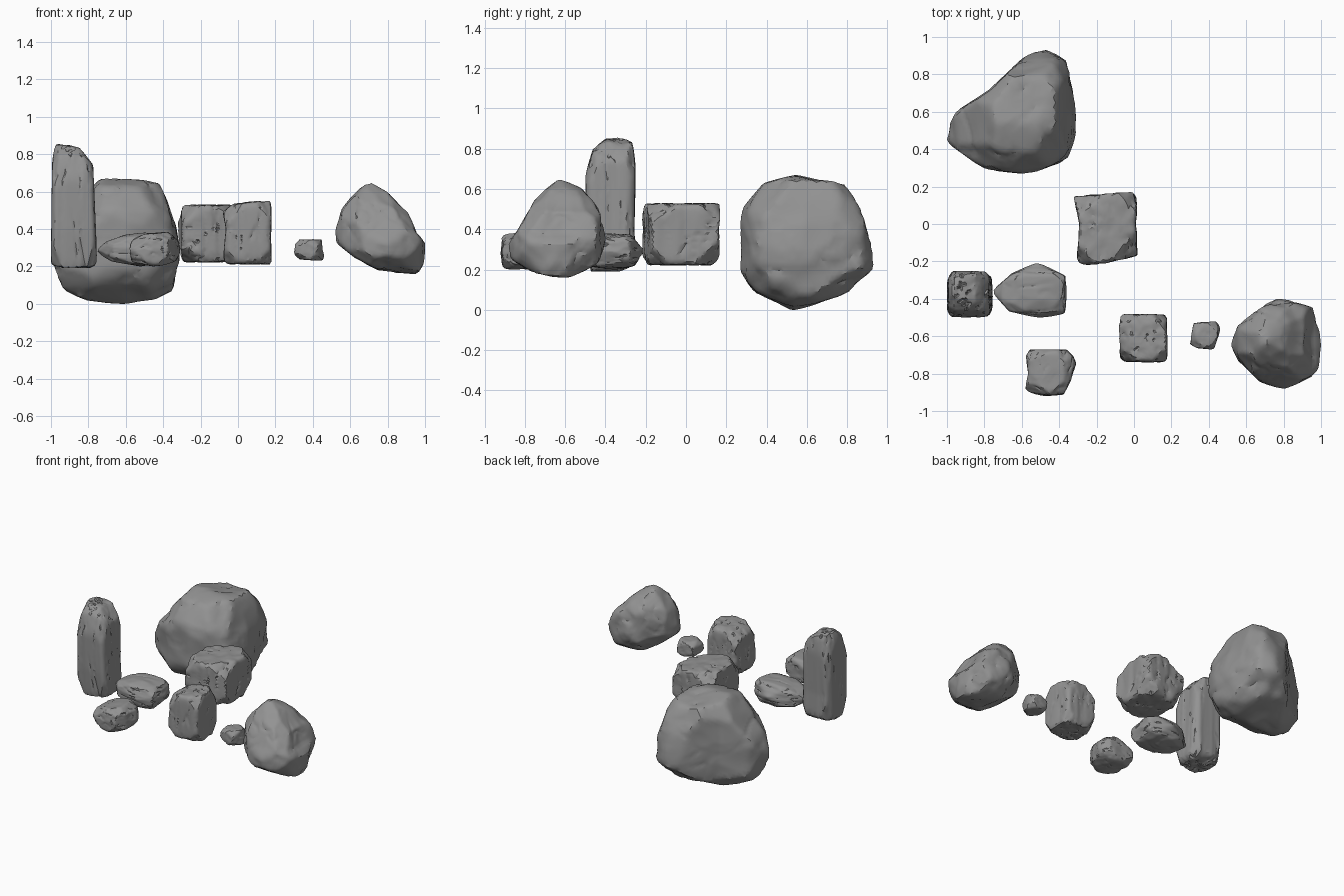
import bpy, bmesh, math, random
from mathutils import Vector, noise

cube = bpy.data.objects.get("Cube")
if cube:
    bpy.data.objects.remove(cube, do_unlink=True)

stone = bpy.data.materials.new("grey_stone")
stone.use_nodes = True
stone.diffuse_color = (0.29, 0.29, 0.29, 1)
stone.node_tree.nodes["Principled BSDF"].inputs["Base Color"].default_value = (0.29, 0.29, 0.29, 1)


def outline_reach(points, u, v):
    """Distance from the centre to a closed outline along direction (u, v)."""
    best = 9.0
    for (ax, ay), (bx, by) in zip(points, points[1:] + points[:1]):
        ex, ey = bx - ax, by - ay
        det = u * ey - v * ex
        if abs(det) > 1e-9:
            t = (ax * ey - ay * ex) / det
            s = (ax * v - ay * u) / det
            if t > 0 and -1e-6 <= s <= 1 + 1e-6:
                best = min(best, t)
    return best


def soft_box_reach(power, u, v):
    """Distance to a rounded square along direction (u, v)."""
    return (abs(u) ** power + abs(v) ** power + 1e-12) ** (-1 / power)


def chip_off(bm, normal, share):
    """Flatten everything beyond a plane facing along the normal."""
    cut = max(v.co.dot(normal) for v in bm.verts) * share
    for v in bm.verts:
        k = v.co.dot(normal)
        if k > cut:
            v.co *= cut / k


def make_rock(name, low, high, front=None, side=None, top=None, power=5, corner=(0.82, 0.9),
              chips=14, chip=(0.93, 0.985), grain=(1, 1, 1), crack=0.05, scallop=0.07, detail=5, seed=1):
    rng = random.Random(seed)
    low, high = Vector(low), Vector(high)
    centre, half = (low + high) / 2, (high - low) / 2

    # Outlines become relative to the rock's own box
    planes = []
    for pts, (a, b) in ((front, (0, 2)), (side, (1, 2)), (top, (0, 1))):
        if pts:
            pts = [((p - centre[a]) / half[a], (q - centre[b]) / half[b]) for p, q in pts]
        planes.append((pts, a, b))

    bm = bmesh.new()
    bmesh.ops.create_icosphere(bm, subdivisions=detail, radius=1)
    for vert in bm.verts:
        d = vert.co.normalized()
        total = 0
        for pts, a, b in planes:
            t = outline_reach(pts, d[a], d[b]) if pts else soft_box_reach(power, d[a], d[b])
            total += t ** -20
        vert.co = d * total ** (-1 / 20)

    # Broken corners, then scattered flat faces
    for sx in (-1, 1):
        for sy in (-1, 1):
            for sz in (-1, 1):
                n = Vector([s * rng.uniform(0.75, 1.25) for s in (sx, sy, sz)]).normalized()
                chip_off(bm, n, rng.uniform(*corner))
    for i in range(chips):
        n = Vector([rng.gauss(0, 1) for _ in range(3)]).normalized()
        chip_off(bm, n, rng.uniform(*chip))

    # Scooped fractures and cracks along the grain
    shift = Vector((seed * 7.3, seed * 3.1, seed * 5.7))
    for v in bm.verts:
        q = Vector([c * g for c, g in zip(v.co, grain)])
        warp = noise.noise_vector(q * 1.5 + shift) * 0.25
        near = noise.voronoi((q + warp) * 1.5 + shift)[0][0]
        scoop = scallop * max(0, 0.75 - near)
        ridge = abs(noise.noise(q * 2.2 - shift))
        patch = max(0, noise.noise(v.co * 2 + shift) + 0.3)
        groove = crack * max(0, 1 - ridge / 0.1) * min(1, patch * 2)
        v.co *= 1 - scoop - groove

    # Settle the rock in its box
    for axis in range(3):
        values = [v.co[axis] for v in bm.verts]
        lo, hi = min(values), max(values)
        for v in bm.verts:
            f = (v.co[axis] - lo) / (hi - lo)
            v.co[axis] = low[axis] + f * (high[axis] - low[axis])

    mesh = bpy.data.meshes.new(name)
    bm.to_mesh(mesh)
    bm.free()
    mesh.materials.append(stone)
    obj = bpy.data.objects.new(name, mesh)
    bpy.context.collection.objects.link(obj)
    bpy.ops.object.select_all(action='DESELECT')
    obj.select_set(True)
    bpy.context.view_layer.objects.active = obj
    bpy.ops.object.shade_smooth_by_angle(angle=math.radians(28))


# Large boulder at the back
make_rock("large_boulder", (-1, 0.27, 0), (-0.31, 0.93, 0.67),
          front=[(-1, .28), (-.98, .18), (-.9, .08), (-.8, .03), (-.6, 0), (-.45, .03), (-.36, .08), (-.34, .2),
                 (-.31, .3), (-.34, .42), (-.4, .55), (-.44, .64), (-.52, .67), (-.73, .67), (-.79, .59), (-.92, .42)],
          side=[(.27, .35), (.3, .5), (.4, .62), (.55, .67), (.74, .65), (.85, .56), (.89, .38),
                (.93, .22), (.8, .1), (.53, 0), (.36, .1), (.28, .2)],
          top=[(-1, .45), (-.97, .58), (-.77, .71), (-.6, .87), (-.5, .93), (-.38, .86), (-.33, .65),
               (-.31, .5), (-.37, .36), (-.6, .27), (-.78, .31), (-.93, .4)],
          corner=(0.85, 0.92), grain=(0.8, 0.8, 1.1), crack=0.03, scallop=0.09, seed=3)

# Pointed boulder
make_rock("pointed_boulder", (0.52, -0.88, 0.16), (1, -0.4, 0.645),
          front=[(.52, .4), (.56, .51), (.62, .59), (.7, .66), (.79, .6), (.9, .49), (.94, .39), (1, .33), (1, .22),
                 (.94, .16), (.85, .18), (.75, .19), (.63, .26), (.53, .34)],
          side=[(-.88, .33), (-.83, .4), (-.75, .54), (-.64, .66), (-.52, .61), (-.44, .5), (-.4, .35),
                (-.45, .25), (-.6, .16), (-.75, .2), (-.88, .27)],
          top=[(.52, -.65), (.56, -.55), (.65, -.48), (.78, -.39), (.94, -.46), (1, -.65), (.96, -.8),
               (.8, -.88), (.67, -.83), (.56, -.73)],
          corner=(0.84, 0.92), chip=(0.94, 0.99), crack=0.03, scallop=0.09, seed=5)

# Standing pillar
make_rock("standing_pillar", (-1, -0.5, 0.19), (-0.755, -0.25, 0.855),
          front=[(-1, .22), (-.99, .75), (-.97, .855), (-.85, .82), (-.78, .73), (-.77, .5), (-.755, .22),
                 (-.79, .19), (-.96, .19)],
          side=[(-.5, .65), (-.46, .78), (-.4, .84), (-.34, .855), (-.27, .82), (-.25, .7), (-.26, .4),
                (-.25, .24), (-.33, .19), (-.47, .19), (-.49, .4)],
          top=[(-1, -.3), (-.97, -.25), (-.8, -.255), (-.76, -.29), (-.755, -.45), (-.79, -.5), (-.97, -.5), (-1, -.46)],
          corner=(0.9, 0.95), chips=8, chip=(0.95, 0.99), grain=(1.5, 1.5, 0.25), scallop=0.06, seed=7)

# Squared block in the middle
make_rock("squared_block", (-0.32, -0.22, 0.22), (0.02, 0.17, 0.53),
          side=[(-.22, .53), (.17, .53), (.155, .4), (.165, .27), (.12, .22), (-.18, .22), (-.22, .28), (-.21, .4)],
          top=[(-.32, .14), (-.13, .155), (0, .17), (.02, .14), (.01, 0), (.02, -.16), (-.1, -.19), (-.2, -.21),
               (-.27, -.22), (-.3, -.18), (-.29, 0)],
          power=10, corner=(0.8, 0.88), chips=8, chip=(0.95, 0.99), grain=(1.5, 1.5, 0.3), seed=11)

# Upright stump block
make_rock("upright_block", (-0.08, -0.74, 0.21), (0.18, -0.48, 0.55),
          front=[(-.08, .49), (-.02, .53), (.1, .55), (.17, .55), (.18, .5), (.175, .35), (.18, .23), (.17, .21),
                 (-.06, .21), (-.075, .25), (-.06, .4)],
          power=7, corner=(0.82, 0.9), chips=8, chip=(0.95, 0.99), grain=(1.5, 1.5, 0.3), seed=13)

# Flat slab
make_rock("flat_slab", (-0.75, -0.5, 0.2), (-0.36, -0.21, 0.38),
          front=[(-.75, .28), (-.7, .33), (-.6, .365), (-.5, .38), (-.39, .36), (-.36, .29), (-.4, .22),
                 (-.52, .2), (-.67, .23)],
          side=[(-.5, .28), (-.47, .35), (-.4, .38), (-.28, .37), (-.21, .3), (-.26, .22), (-.36, .2), (-.47, .22)],
          top=[(-.75, -.36), (-.65, -.27), (-.52, -.21), (-.36, -.29), (-.38, -.47), (-.5, -.5), (-.66, -.46)],
          corner=(0.87, 0.94), chips=10, grain=(0.25, 0.8, 1.3), seed=17)

# Small stone at the front
make_rock("small_stone", (-0.58, -0.92, 0.2), (-0.31, -0.67, 0.385),
          front=[(-.58, .33), (-.5, .37), (-.38, .385), (-.33, .34), (-.31, .28), (-.34, .22), (-.45, .2), (-.57, .23)],
          top=[(-.55, -.67), (-.35, -.67), (-.31, -.74), (-.34, -.83), (-.38, -.91), (-.47, -.92), (-.58, -.89),
               (-.555, -.8), (-.57, -.71)],
          power=5, chips=10, seed=19)

# Pebble
make_rock("pebble", (0.3, -0.67, 0.23), (0.46, -0.52, 0.345),
          front=[(.3, .31), (.33, .345), (.44, .345), (.445, .29), (.46, .24), (.44, .23), (.33, .24), (.3, .26)],
          top=[(.32, -.53), (.43, -.52), (.46, -.56), (.44, -.61), (.42, -.67), (.34, -.66), (.3, -.64), (.31, -.58)],
          power=5, chips=8, detail=4, seed=23)
